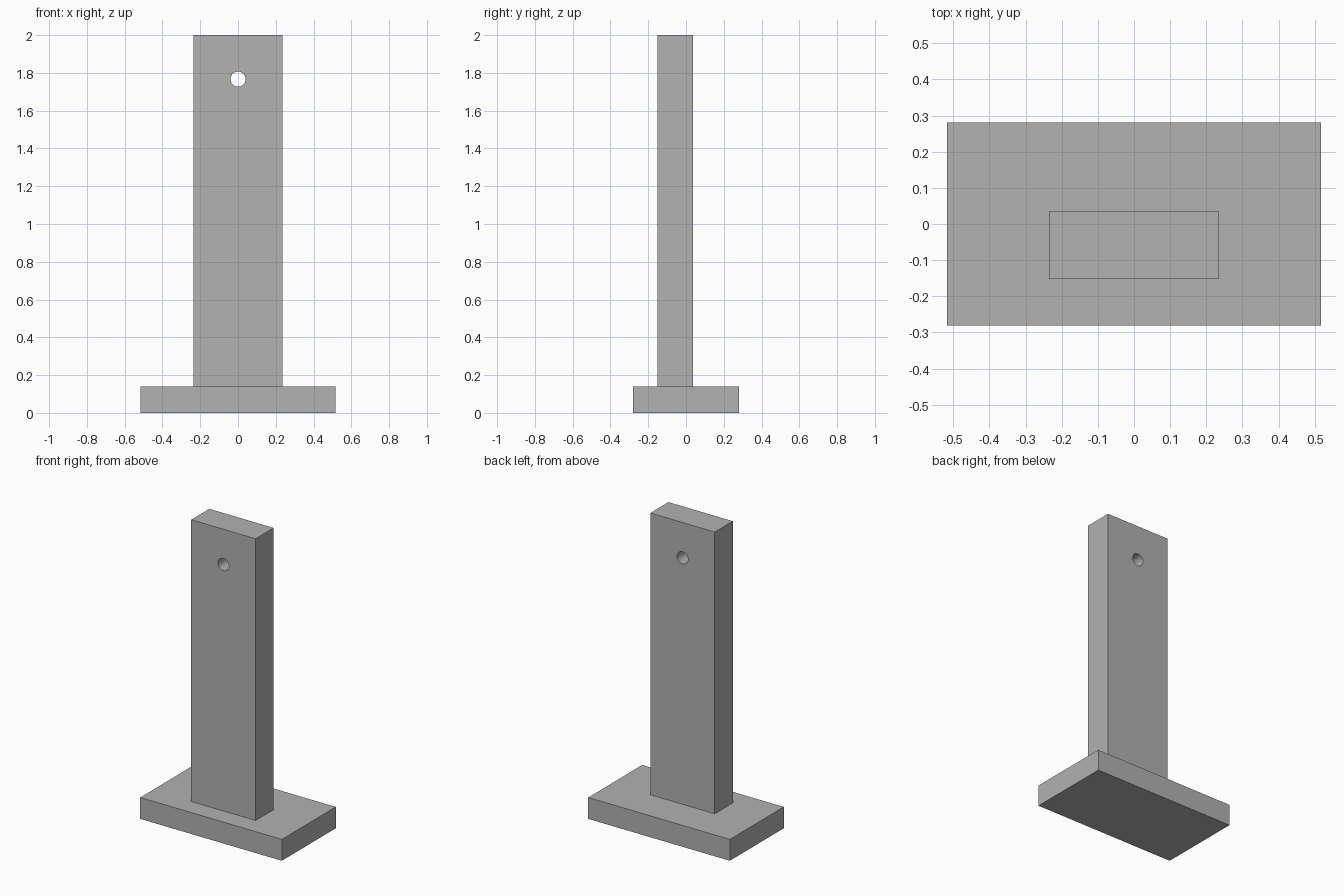
import bpy
import math

cube = bpy.data.objects.get("Cube")
if cube:
    bpy.data.objects.remove(cube, do_unlink=True)

# Single grey material
grey = bpy.data.materials.new("plain_grey")
grey.use_nodes = True
colour = (0.445, 0.445, 0.445, 1.0)
grey.diffuse_color = colour
grey.node_tree.nodes["Principled BSDF"].inputs["Base Color"].default_value = colour


def add_box(name, low, high):
    """Axis-aligned block between two corners."""
    centre = [(a + b) / 2 for a, b in zip(low, high)]
    bpy.ops.mesh.primitive_cube_add(size=1, location=centre)
    box = bpy.context.object
    box.name = name
    box.scale = [b - a for a, b in zip(low, high)]
    bpy.ops.object.transform_apply(location=False, rotation=False, scale=True)
    box.data.materials.append(grey)
    return box


BASE_TOP = 0.141

# Base slab and upright post, set slightly towards the front
add_box("base", (-0.517, -0.281, 0), (0.517, 0.281, BASE_TOP))
post = add_box("post", (-0.235, -0.152, BASE_TOP), (0.235, 0.036, 2))

# Round hole through the post, front to back
bpy.ops.mesh.primitive_cylinder_add(vertices=48, radius=0.04, depth=1,
                                    location=(0, 0, 1.767),
                                    rotation=(math.pi / 2, 0, 0))
cutter = bpy.context.object
cutter.name = "hole_cutter"
cutter.hide_render = True
cutter.data.materials.append(grey)

bpy.ops.object.select_all(action="DESELECT")
post.select_set(True)
bpy.context.view_layer.objects.active = post
cut = post.modifiers.new("hole", "BOOLEAN")
cut.operation = "DIFFERENCE"
cut.solver = "EXACT"
cut.object = cutter
bpy.ops.object.modifier_apply(modifier=cut.name)
bpy.data.objects.remove(cutter, do_unlink=True)

# Smooth hole wall, sharp block edges
bpy.ops.object.shade_smooth_by_angle(angle=math.radians(30))
